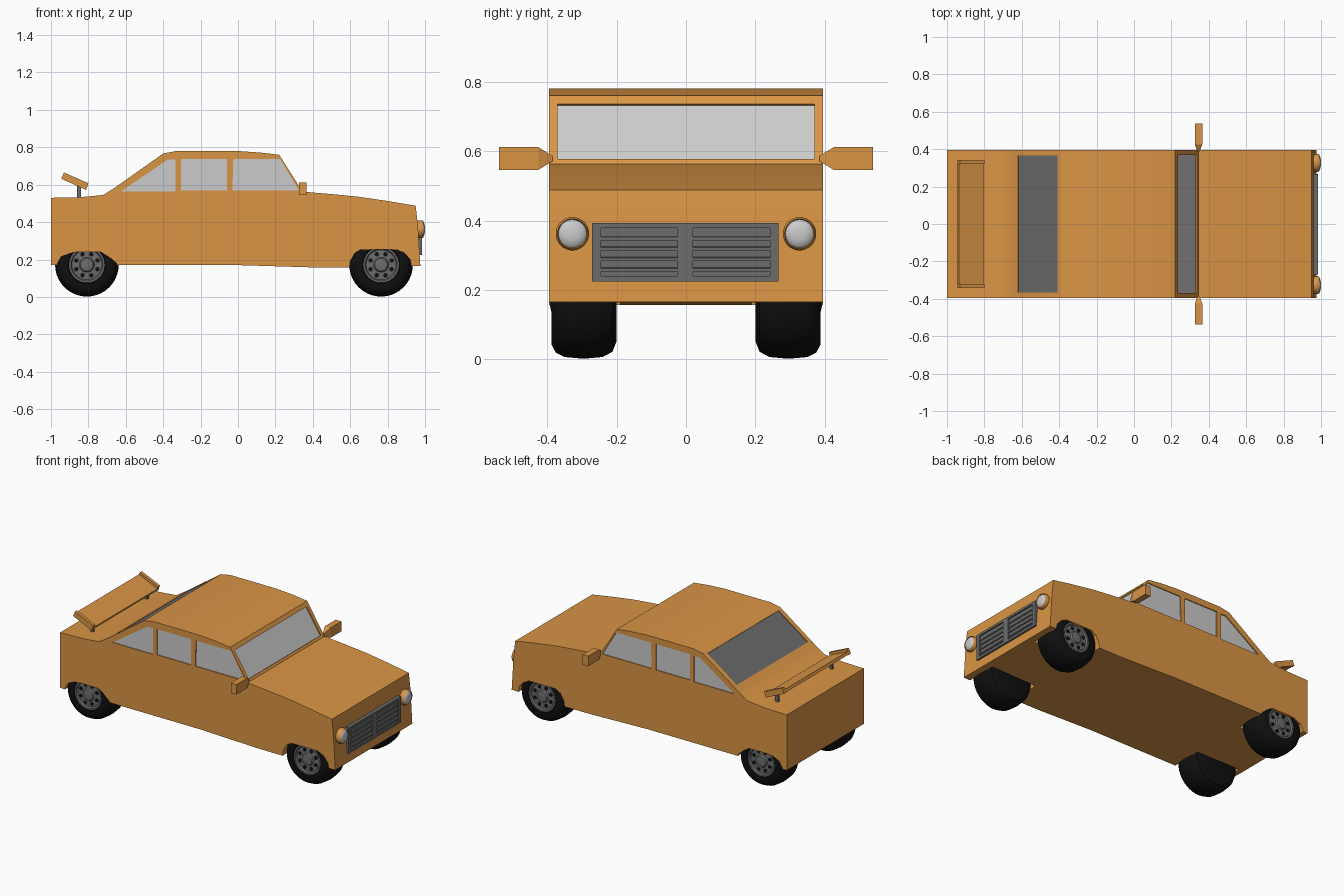
import bpy, bmesh, math
from mathutils import Vector

if "Cube" in bpy.data.objects:
    bpy.data.objects.remove(bpy.data.objects["Cube"])


def material(name, rgb):
    m = bpy.data.materials.new(name)
    m.diffuse_color = (*rgb, 1)
    m.use_nodes = True
    m.node_tree.nodes["Principled BSDF"].inputs["Base Color"].default_value = m.diffuse_color
    return m


ORANGE = material("orange paint", (0.70, 0.30, 0.06))
GLASS = material("pale glass", (0.60, 0.60, 0.60))
GREY = material("dark grey", (0.15, 0.15, 0.15))
BLACK = material("black rubber", (0.005, 0.005, 0.005))


def finish(bm, name, mat, smooth=None):
    bmesh.ops.recalc_face_normals(bm, faces=bm.faces)
    me = bpy.data.meshes.new(name)
    bm.to_mesh(me)
    bm.free()
    ob = bpy.data.objects.new(name, me)
    bpy.context.collection.objects.link(ob)
    if mat:
        me.materials.append(mat)
    if smooth:
        shade(ob, smooth)
    return ob


def shade(ob, angle):
    bpy.ops.object.select_all(action='DESELECT')
    ob.select_set(True)
    bpy.context.view_layer.objects.active = ob
    bpy.ops.object.shade_smooth_by_angle(angle=math.radians(angle))


def prism(name, pts, y0, y1, mat, start=1.0):
    """Side outline (x, z) swept from y0 to y1; the y0 end can be shrunk."""
    bm = bmesh.new()
    cx = sum(p[0] for p in pts) / len(pts)
    cz = sum(p[1] for p in pts) / len(pts)
    a = [bm.verts.new((cx + (x - cx) * start, y0, cz + (z - cz) * start)) for x, z in pts]
    b = [bm.verts.new((x, y1, z)) for x, z in pts]
    bm.faces.new(a)
    bm.faces.new(b)
    for i in range(len(pts)):
        j = (i + 1) % len(pts)
        bm.faces.new((a[i], a[j], b[j], b[i]))
    return finish(bm, name, mat)


def rect(x0, x1, z0, z1):
    return [(x0, z0), (x1, z0), (x1, z1), (x0, z1)]


def strip(p, q, t0, t1):
    """Quad lying along p-q, between offsets t0 and t1 to its upper side."""
    p, q = Vector(p), Vector(q)
    d = (q - p).normalized()
    n = Vector((-d.y, d.x))
    return [p + n * t0, q + n * t0, q + n * t1, p + n * t1]


def lathe(name, prof, centre, direction, mat, steps=40):
    """Profile of (radius, height) turned about the given direction."""
    bm = bmesh.new()
    vs = [bm.verts.new((r, 0, h)) for r, h in prof]
    es = [bm.edges.new(e) for e in zip(vs, vs[1:])]
    bmesh.ops.spin(bm, geom=vs + es, cent=(0, 0, 0), axis=(0, 0, 1),
                   angle=2 * math.pi, steps=steps)
    bmesh.ops.remove_doubles(bm, verts=bm.verts, dist=1e-5)
    rot = Vector(direction).to_track_quat('Z', 'Y').to_matrix()
    bmesh.ops.rotate(bm, verts=bm.verts, matrix=rot, cent=(0, 0, 0))
    bmesh.ops.translate(bm, verts=bm.verts, vec=centre)
    return finish(bm, name, mat, 35)


# Body shell
W = 0.395
outline = [(-1, 0.17), (-1, 0.53), (-0.85, 0.533), (-0.72, 0.545), (-0.65, 0.59),
           (-0.40, 0.767), (-0.33, 0.78), (0.0, 0.78), (0.12, 0.772), (0.22, 0.76),
           (0.345, 0.563), (0.5, 0.55), (0.65, 0.535), (0.8, 0.513), (0.95, 0.488),
           (0.962, 0.38), (0.975, 0.165), (0.6, 0.157), (0.4, 0.158), (0, 0.17),
           (-0.4, 0.17)]
body = prism("body", outline, -W, W, ORANGE)

# Window openings and wheel arches cut into the shell
side_windows = {
    "rear_quarter_window": [(-0.625, 0.565), (-0.335, 0.565), (-0.335, 0.735), (-0.375, 0.735)],
    "rear_door_window": rect(-0.305, -0.06, 0.57, 0.738),
    "front_door_window": [(-0.03, 0.57), (0.325, 0.57), (0.225, 0.738), (-0.025, 0.738)],
}
windscreen = ((0.235, 0.736), (0.336, 0.577))
rear_screen = ((-0.62, 0.611), (-0.41, 0.760))
rear_arch = [(-0.975, 0.1), (-0.965, 0.18), (-0.945, 0.215), (-0.90, 0.235), (-0.86, 0.24),
             (-0.73, 0.24), (-0.69, 0.215), (-0.65, 0.18), (-0.64, 0.1)]
front_arch = [(0.59, 0.1), (0.60, 0.19), (0.625, 0.235), (0.66, 0.255), (0.85, 0.255),
              (0.89, 0.235), (0.92, 0.20), (0.94, 0.1)]
cutters = []
for s in (-1, 1):
    for name, pts in side_windows.items():
        cutters.append(prism("window_cutter", pts, s * 0.387, s * 0.45, None))
    for arch in (rear_arch, front_arch):
        cutters.append(prism("arch_cutter", arch, s * 0.19, s * 0.45, None))
cutters.append(prism("windscreen_cutter", strip(*windscreen, -0.012, 0.08), -0.37, 0.37, None))
cutters.append(prism("rear_screen_cutter", strip(*rear_screen, -0.010, 0.08), -0.365, 0.365, None))
for c in cutters:
    c.hide_render = True
    mod = body.modifiers.new("cut", 'BOOLEAN')
    mod.operation = 'DIFFERENCE'
    mod.solver = 'EXACT'
    mod.object = c
    bpy.context.view_layer.objects.active = body
    bpy.ops.object.modifier_apply(modifier=mod.name)
for c in cutters:
    bpy.data.objects.remove(c)
shade(body, 30)

# Glass
for s, side in ((-1, "right"), (1, "left")):
    for name, pts in side_windows.items():
        prism(f"{side}_{name}", pts, s * 0.383, s * 0.389, GLASS)
prism("windscreen", strip(*windscreen, -0.015, -0.008), -0.37, 0.37, GLASS)
prism("rear_screen", strip(*rear_screen, -0.013, -0.005), -0.365, 0.365, GREY)

# Wheels
tyre = [(0, 0), (0.12, 0), (0.15, 0.012), (0.165, 0.04), (0.17, 0.095), (0.165, 0.15),
        (0.152, 0.175), (0.13, 0.187), (0.10, 0.187), (0.092, 0.17), (0, 0.17)]
rim = [(0.096, 0.165), (0.096, 0.184), (0.086, 0.184), (0.08, 0.174), (0.04, 0.177),
       (0.034, 0.188), (0.02, 0.191), (0, 0.191)]
for wx, place in ((-0.808, "rear"), (0.765, "front")):
    for s, side in ((-1, "right"), (1, "left")):
        name = f"{place}_{side}"
        c = Vector((wx, s * 0.2, 0.172))
        lathe(name + "_tyre", tyre, c, (0, s, 0), BLACK)
        lathe(name + "_rim", rim, c, (0, s, 0), GREY)
        for i in range(8):
            a = math.tau * (i + 0.5) / 8
            hole = c + Vector((0.061 * math.cos(a), s * 0.172, 0.061 * math.sin(a)))
            lathe(name + "_rim_hole", [(0, 0), (0.012, 0), (0.012, 0.006), (0, 0.006)],
                  hole, (0, s, 0), BLACK, 10)

# Headlights
for s, side in ((-1, "right"), (1, "left")):
    c = (0.953, s * 0.327, 0.362)
    lathe(side + "_headlight_rim", [(0, 0), (0.044, 0), (0.048, 0.015), (0.048, 0.03),
                                    (0.043, 0.04), (0.04, 0.034), (0, 0.034)], c, (1, 0, 0), ORANGE)
    lathe(side + "_headlight_lens", [(0.042, 0.033), (0.034, 0.042), (0.018, 0.046), (0, 0.047)],
          c, (1, 0, 0), GLASS)

# Grille: back plate, frame bars and slats
prism("grille_plate", rect(0.945, 0.974, 0.227, 0.392), -0.268, 0.265, GREY)
for z0, z1 in ((0.225, 0.24), (0.378, 0.393)):
    prism("grille_rail", rect(0.95, 0.984, z0, z1), -0.27, 0.266, GREY)
for y0, y1 in ((-0.27, -0.245), (-0.025, 0.02), (0.242, 0.266)):
    prism("grille_post", rect(0.95, 0.984, 0.225, 0.393), y0, y1, GREY)
for i in range(4):
    z = 0.262 + i * 0.030
    prism("grille_slat", [(0.96, z - 0.006), (0.981, z - 0.009), (0.981, z), (0.96, z + 0.008)],
          -0.25, 0.25, GREY)

# Door mirrors
for s, side in ((-1, "right"), (1, "left")):
    box = rect(0.325, 0.365, 0.546, 0.611)
    prism(side + "_mirror", box, s * 0.425, s * 0.538, ORANGE)
    prism(side + "_mirror_arm", box, s * 0.385, s * 0.425, ORANGE, 0.25)

# Rear spoiler on two struts
prism("spoiler_blade", strip((-0.944, 0.634), (-0.812, 0.575), 0, 0.018), -0.335, 0.335, ORANGE)
for s, side in ((-1, "right"), (1, "left")):
    prism(side + "_spoiler_end", [(-0.945, 0.632), (-0.812, 0.572), (-0.80, 0.608), (-0.93, 0.665)],
          s * 0.322, s * 0.342, ORANGE)
    prism(side + "_spoiler_strut", rect(-0.86, -0.84, 0.525, 0.598), s * 0.27, s * 0.285, GREY)
